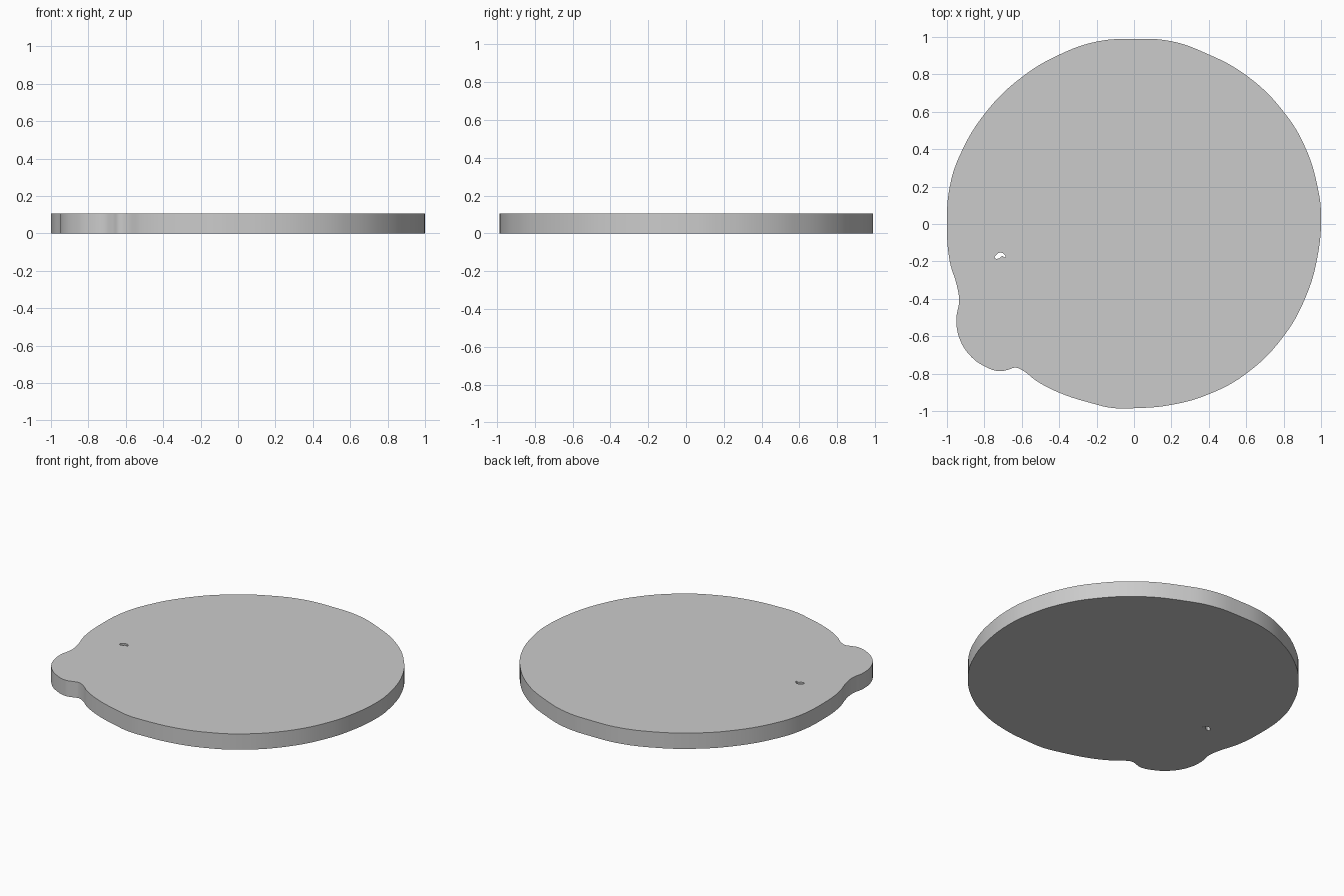
import bpy
import bmesh

if "Cube" in bpy.data.objects:
    bpy.data.objects.remove(bpy.data.objects["Cube"])

THICK = 0.105

# Disc outline with the small lobe at the lower left
OUTLINE = [
    (1.0, 0.05), (0.985, 0.18), (0.92, 0.40), (0.80, 0.60), (0.60, 0.795), (0.38, 0.915),
    (0.20, 0.977), (0, 0.99), (-0.20, 0.975), (-0.40, 0.905), (-0.60, 0.785),
    (-0.79, 0.60), (-0.93, 0.37), (-0.985, 0.20), (-1.0, 0.0), (-0.985, -0.20),
    (-0.947, -0.33), (-0.935, -0.41), (-0.95, -0.51), (-0.93, -0.62),
    (-0.87, -0.71), (-0.80, -0.76), (-0.72, -0.787), (-0.67, -0.778),
    (-0.635, -0.768), (-0.60, -0.78), (-0.52, -0.84), (-0.40, -0.902),
    (-0.22, -0.96), (-0.12, -0.983), (0, -0.985), (0.20, -0.967),
    (0.40, -0.91), (0.60, -0.80), (0.80, -0.60), (0.92, -0.385), (0.98, -0.18),
]
# Tiny crescent slot
SLOT = [(-0.744, -0.181), (-0.735, -0.163), (-0.715, -0.153), (-0.697, -0.160),
        (-0.688, -0.178), (-0.704, -0.172), (-0.722, -0.184)]


def add_loop(curve, points, kind):
    s = curve.splines.new('BEZIER')
    s.bezier_points.add(len(points) - 1)
    for bp, (x, y) in zip(s.bezier_points, points):
        bp.co = (x, y, 0)
        bp.handle_left_type = bp.handle_right_type = kind
    s.use_cyclic_u = True
    s.resolution_u = 6


curve = bpy.data.curves.new("disc_profile", 'CURVE')
curve.dimensions = '2D'
curve.fill_mode = 'BOTH'
curve.extrude = THICK / 2
add_loop(curve, OUTLINE, 'AUTO')
add_loop(curve, SLOT, 'AUTO')

# Flat plate
plate = bpy.data.objects.new("lobed_plate", curve)
bpy.context.collection.objects.link(plate)
plate.select_set(True)
bpy.context.view_layer.objects.active = plate
bpy.context.view_layer.update()
bpy.ops.object.convert(target='MESH')

# Weld caps to the rim and stand it on the floor
plate = bpy.context.object
bm = bmesh.new()
bm.from_mesh(plate.data)
bmesh.ops.remove_doubles(bm, verts=bm.verts, dist=0.0003)
bmesh.ops.recalc_face_normals(bm, faces=bm.faces)
bmesh.ops.translate(bm, verts=bm.verts, vec=(0, 0, THICK / 2))
bm.to_mesh(plate.data)
bm.free()
bpy.ops.object.shade_smooth_by_angle()
